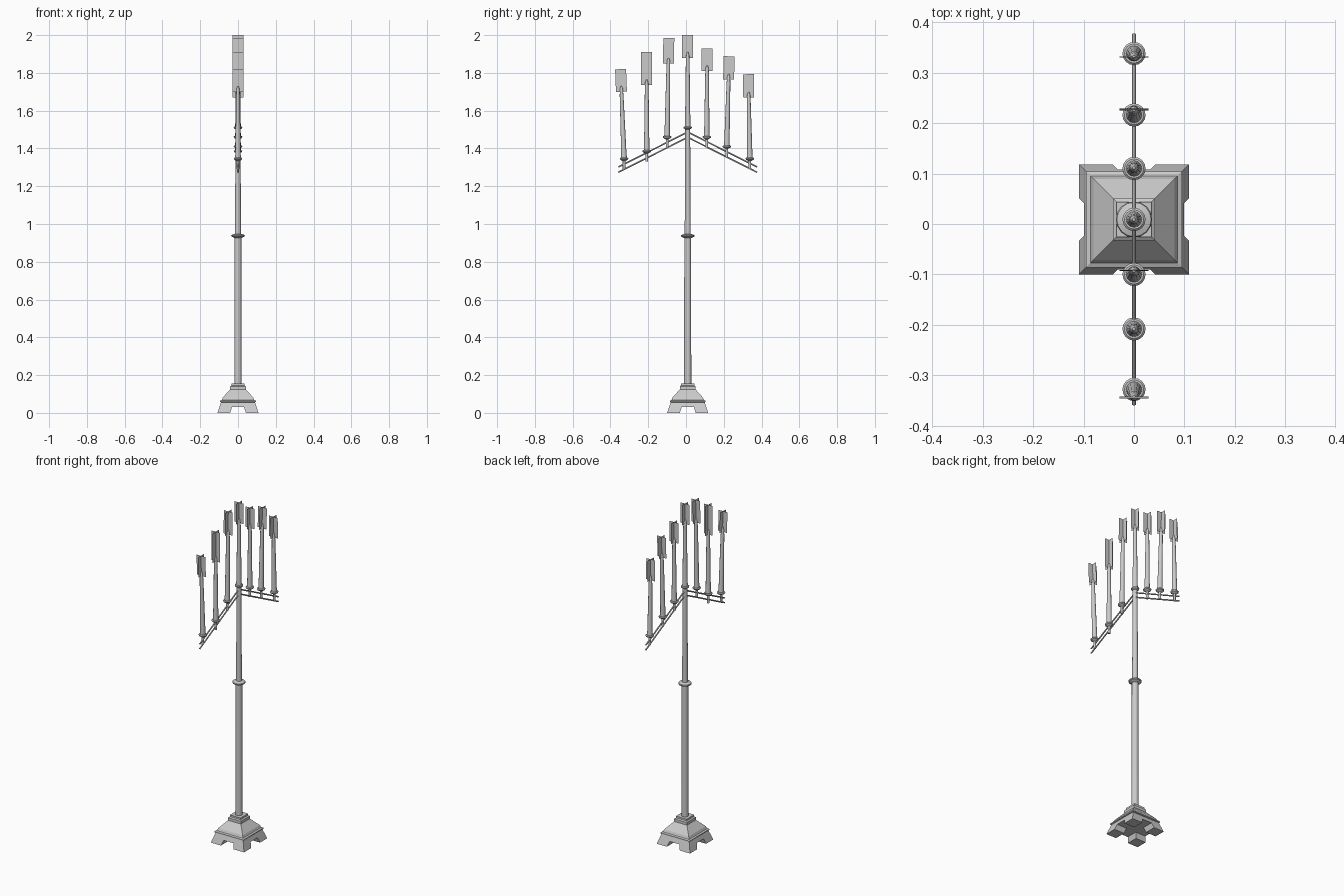
import bpy, bmesh, math
from mathutils import Vector

if "Cube" in bpy.data.objects:
    bpy.data.objects.remove(bpy.data.objects["Cube"])

CY = 0.009          # y of the pole axis


def material(name, rgb):
    m = bpy.data.materials.new(name)
    m.use_nodes = True
    m.diffuse_color = (*rgb, 1)
    m.node_tree.nodes["Principled BSDF"].inputs["Base Color"].default_value = (*rgb, 1)
    return m


grey = material("plain grey", (0.6, 0.6, 0.6))


def finish(name, bm, loc=(0, 0, 0), tilt=0, smooth=False):
    bmesh.ops.recalc_face_normals(bm, faces=bm.faces)
    me = bpy.data.meshes.new(name)
    bm.to_mesh(me)
    bm.free()
    me.materials.append(grey)
    ob = bpy.data.objects.new(name, me)
    ob.location = loc
    ob.rotation_euler.x = tilt
    bpy.context.collection.objects.link(ob)
    if smooth:
        bpy.ops.object.select_all(action="DESELECT")
        ob.select_set(True)
        bpy.context.view_layer.objects.active = ob
        bpy.ops.object.shade_smooth_by_angle(angle=math.radians(35))
    return ob


def loft(bm, rings):
    """Skin a stack of equal rings and cap both ends."""
    rows = [[bm.verts.new(p) for p in r] for r in rings]
    n = len(rows[0])
    for a, b in zip(rows, rows[1:]):
        for i in range(n):
            j = (i + 1) % n
            bm.faces.new((a[i], a[j], b[j], b[i]))
    bm.faces.new(rows[0][::-1])
    bm.faces.new(rows[-1])


def lathe(name, profile, loc, sides=16, tilt=0, smooth=True):
    """Turn (radius, height) pairs around z; four sides give a square of that half width."""
    bm = bmesh.new()
    k, off = (math.sqrt(2), math.pi / 4) if sides == 4 else (1, 0)
    angles = [off + math.tau * i / sides for i in range(sides)]
    loft(bm, [[(k * r * math.cos(a), k * r * math.sin(a), z) for a in angles]
              for r, z in profile])
    return finish(name, bm, loc, tilt, smooth)


# stepped square base
lathe("base", [(0.099, 0.03), (0.09, 0.056), (0.095, 0.058), (0.095, 0.064),
               (0.086, 0.068), (0.08, 0.082), (0.042, 0.124), (0.042, 0.14),
               (0.035, 0.145), (0.035, 0.155)], (0, CY, 0), 4, smooth=False)

# four corner feet, leaving open channels between them
for sx, side in ((1, "left"), (-1, "right")):
    for sy, end in ((1, "back"), (-1, "front")):
        bm = bmesh.new()
        loft(bm, [[(sx * a, sy * b, z) for a, b in ((lo, lo), (hi, lo), (hi, hi), (lo, hi))]
                  for lo, hi, z in ((0.042, 0.109, 0), (0.032, 0.099, 0.03))])
        finish(f"{end}_{side}_foot", bm, (0, CY, 0))

# pole with its collar
lathe("pole", [(0.019, 0.15), (0.018, 0.925), (0.034, 0.933), (0.036, 0.938),
               (0.034, 0.942), (0.016, 0.948), (0.013, 1.5)], (0, CY, 0))

# paired sloping rods on each side
for s, side in ((1, "back"), (-1, "front")):
    for top, level in ((1.487, "upper"), (1.459, "lower")):
        a = Vector((0, CY, top))
        b = Vector((0, CY + s * 0.367, top - 0.185))
        bm = bmesh.new()
        bmesh.ops.create_cone(bm, cap_ends=True, segments=8, radius1=0.004,
                              radius2=0.004, depth=(b - a).length)
        ob = finish(f"{side}_{level}_rod", bm, (a + b) / 2, smooth=True)
        ob.rotation_euler = (b - a).to_track_quat("Z", "Y").to_euler()

# candles: base y, cup height, top y, flame bottom, flame top
candles = [(-0.328, 1.345, -0.344, 1.70, 1.82),
           (-0.208, 1.385, -0.208, 1.735, 1.91),
           (-0.10, 1.46, -0.092, 1.85, 1.985),
           (CY, 1.51, CY, 1.88, 2.0),
           (0.11, 1.46, 0.112, 1.81, 1.93),
           (0.216, 1.41, 0.227, 1.765, 1.888),
           (0.338, 1.345, 0.331, 1.67, 1.793)]
for i, (y, z, top_y, lo, hi) in enumerate(candles, 1):
    tilt = -math.atan2(top_y - y, (lo + hi) / 2 - z)
    lathe(f"cup_{i}", [(0.007, -0.055), (0.007, -0.012), (0.021, -0.004),
                       (0.023, 0.002), (0.019, 0.006)], (0, y, z))
    h = lo - z
    lathe(f"candle_{i}", [(0.016, 0), (0.014, 0.03), (0.010, h - 0.02),
                          (0.008, h + 0.015), (0.003, h + 0.03)],
          (0, y, z), 12, tilt)
    # flame made of two crossed cards
    bm = bmesh.new()
    w = 0.029
    for dx, dy in ((w, 0), (0, w)):
        bm.faces.new([bm.verts.new(p) for p in (
            (-dx, -dy, h), (dx, dy, h), (dx, dy, hi - z), (-dx, -dy, hi - z))])
    finish(f"flame_{i}", bm, (0, y, z), tilt)
